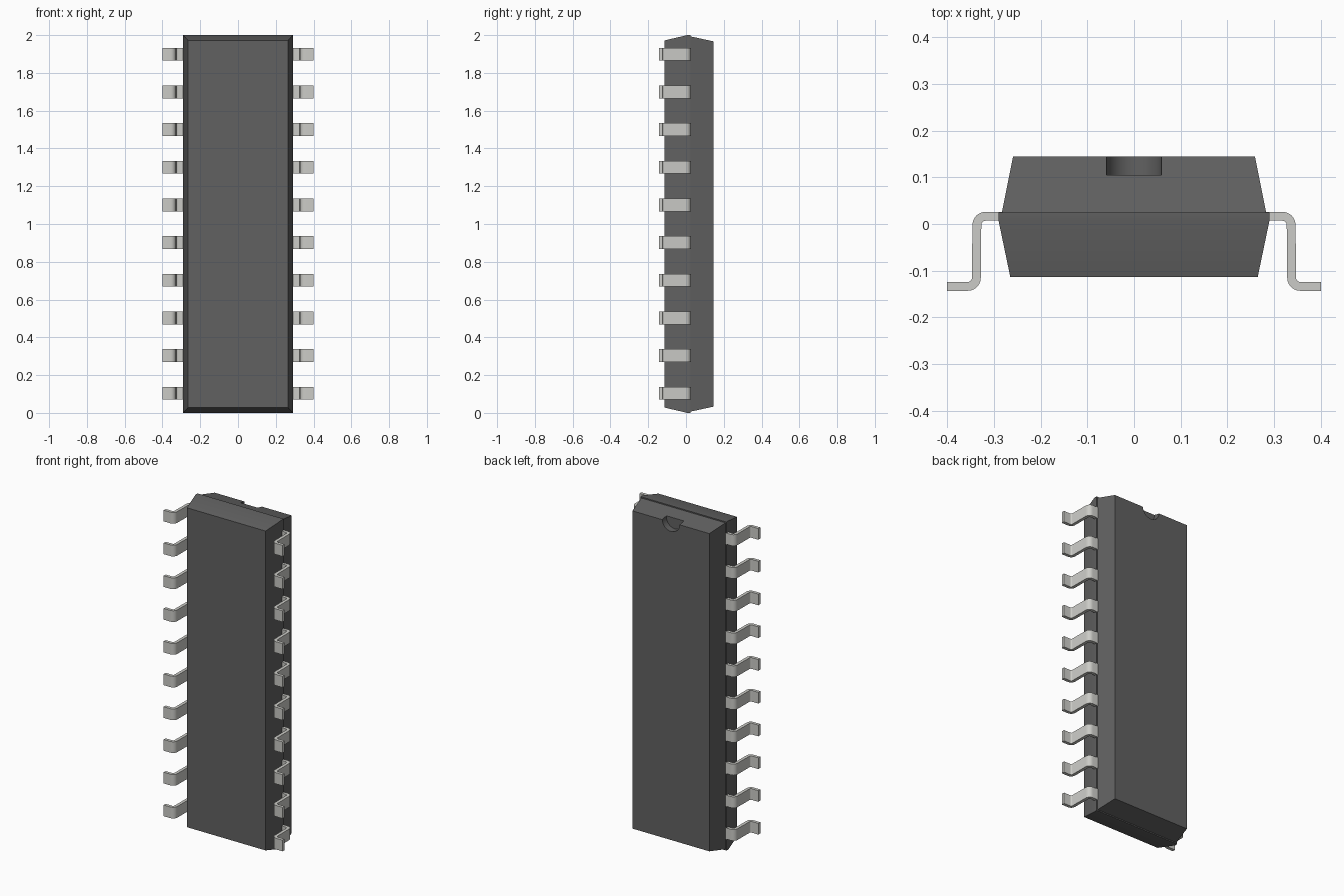
import bpy, bmesh
from math import pi, sin, cos, radians

if "Cube" in bpy.data.objects:
    bpy.data.objects.remove(bpy.data.objects["Cube"])


def material(name, color):
    m = bpy.data.materials.new(name)
    m.diffuse_color = color
    m.use_nodes = True
    m.node_tree.nodes["Principled BSDF"].inputs["Base Color"].default_value = m.diffuse_color
    return m


def make_object(name, bm, mat):
    bmesh.ops.recalc_face_normals(bm, faces=bm.faces)
    mesh = bpy.data.meshes.new(name)
    bm.to_mesh(mesh)
    bm.free()
    mesh.materials.append(mat)
    ob = bpy.data.objects.new(name, mesh)
    bpy.context.collection.objects.link(ob)
    return ob


def smooth(ob):
    bpy.ops.object.select_all(action='DESELECT')
    ob.select_set(True)
    bpy.context.view_layer.objects.active = ob
    bpy.ops.object.shade_smooth_by_angle(angle=radians(30))


plastic = material("dark_plastic", (0.12, 0.12, 0.12, 1))
metal = material("pin_metal", (0.6, 0.6, 0.57, 1))

# Body: rectangles (half width, half height, y) lofted from front to back
sections = [(0.265, 0.972, -0.113), (0.29, 1.0, 0.007), (0.29, 1.0, 0.025),
            (0.283, 0.993, 0.025), (0.259, 0.967, 0.145)]
bm = bmesh.new()
rings = [[bm.verts.new((sx * hx, y, 1 + sz * hz))
          for sx, sz in ((-1, -1), (1, -1), (1, 1), (-1, 1))]
         for hx, hz, y in sections]
for a, b in zip(rings, rings[1:]):
    for i in range(4):
        j = (i + 1) % 4
        bm.faces.new((a[i], a[j], b[j], b[i]))
bm.faces.new(rings[0])
bm.faces.new(rings[-1])
body = make_object("package_body", bm, plastic)

# Orientation notch: round pocket cut into the top edge of the back face
bpy.ops.mesh.primitive_cylinder_add(vertices=32, radius=0.059, depth=0.1,
                                    location=(0, 0.155, 1.97),
                                    rotation=(pi / 2, 0, 0))
cutter = bpy.context.object
cutter.name = "notch_cutter"
cutter.data.materials.append(plastic)
cutter.hide_render = True
cut = body.modifiers.new("notch", 'BOOLEAN')
cut.operation = 'DIFFERENCE'
cut.solver = 'EXACT'
cut.object = cutter
bpy.context.view_layer.objects.active = body
bpy.ops.object.modifier_apply(modifier=cut.name)
bpy.data.objects.remove(cutter)
smooth(body)


# Pin profile in x/y: two concentric bends between shoulder, leg and foot
def arc(cx, cy, r, start, end, n=6):
    angles = [radians(start + (end - start) * i / n) for i in range(n + 1)]
    return [(cx + r * cos(t), cy + r * sin(t)) for t in angles]


OUT, INN = 0.028, 0.009
upper, lower = (0.318, -0.002), (0.356, -0.115)
profile = ([(0.275, 0.026)] + arc(*upper, OUT, 90, 0)
           + arc(*lower, INN, 180, 270) + [(0.4, -0.124), (0.4, -0.143)]
           + arc(*lower, OUT, 270, 180) + arc(*upper, INN, 0, 90)
           + [(0.275, 0.007)])


def make_pin(name, side, z, width=0.068):
    bm = bmesh.new()
    face = bm.faces.new([bm.verts.new((side * x, y, z - width / 2))
                         for x, y in profile])
    ext = bmesh.ops.extrude_face_region(bm, geom=[face], use_keep_orig=True)
    verts = [g for g in ext["geom"] if isinstance(g, bmesh.types.BMVert)]
    bmesh.ops.translate(bm, verts=verts, vec=(0, 0, width))
    smooth(make_object(name, bm, metal))


# Ten pins on each side
for side, label in ((-1, "left"), (1, "right")):
    for i in range(10):
        make_pin(f"{label}_pin_{i + 1}", side, 0.104 + 0.1994 * i)
